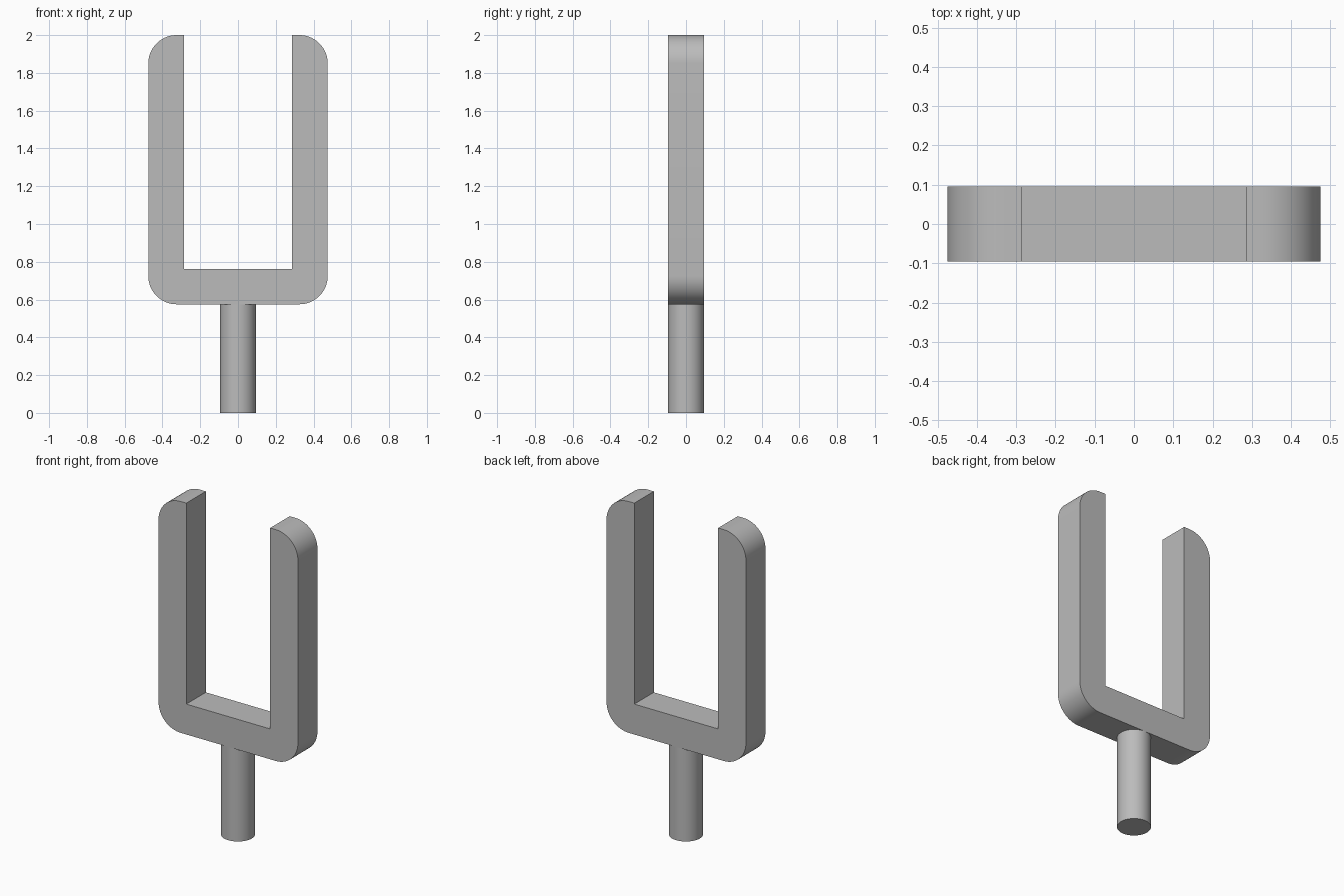
import bpy, bmesh
from math import sin, cos, pi

cube = bpy.data.objects.get("Cube")
if cube:
    bpy.data.objects.remove(cube, do_unlink=True)

HALF_WIDTH, INNER, HALF_DEPTH = 0.475, 0.286, 0.095
BOTTOM, FLOOR, TOP = 0.575, 0.762, 2.0
CORNER, STEPS = 0.15, 16

metal = bpy.data.materials.new("plain grey")
metal.use_nodes = True
grey = (0.5, 0.5, 0.5, 1)
metal.diffuse_color = grey
metal.node_tree.nodes["Principled BSDF"].inputs["Base Color"].default_value = grey


def finish(obj):
    obj.data.materials.append(metal)
    bpy.ops.object.select_all(action="DESELECT")
    obj.select_set(True)
    bpy.context.view_layer.objects.active = obj
    bpy.ops.object.shade_smooth_by_angle(angle=pi / 6)


def arc(cx, cz, start):
    """Quarter circle, counter-clockwise from the start angle."""
    angles = [start + pi / 2 * i / STEPS for i in range(STEPS + 1)]
    return [(cx + CORNER * cos(a), cz + CORNER * sin(a)) for a in angles]


# Fork: right-hand half of the U profile, mirrored and extruded in depth
corner_x = HALF_WIDTH - CORNER
half = (arc(corner_x, BOTTOM + CORNER, -pi / 2)
        + arc(corner_x, TOP - CORNER, 0)
        + [(INNER, TOP), (INNER, FLOOR)])
profile = half + [(-x, z) for x, z in reversed(half)]

bm = bmesh.new()
face = bm.faces.new([bm.verts.new((x, -HALF_DEPTH, z)) for x, z in profile])
extruded = bmesh.ops.extrude_face_region(bm, geom=[face])["geom"]
back = [v for v in extruded if isinstance(v, bmesh.types.BMVert)]
bmesh.ops.translate(bm, verts=back, vec=(0, 2 * HALF_DEPTH, 0))
bmesh.ops.recalc_face_normals(bm, faces=bm.faces)
mesh = bpy.data.meshes.new("fork")
bm.to_mesh(mesh)
bm.free()
fork = bpy.data.objects.new("fork", mesh)
bpy.context.collection.objects.link(fork)
finish(fork)

# Round stem under the fork
bpy.ops.mesh.primitive_cylinder_add(vertices=64, radius=HALF_DEPTH, depth=BOTTOM,
                                    location=(0, 0, BOTTOM / 2))
stem = bpy.context.object
stem.name = "stem"
finish(stem)
